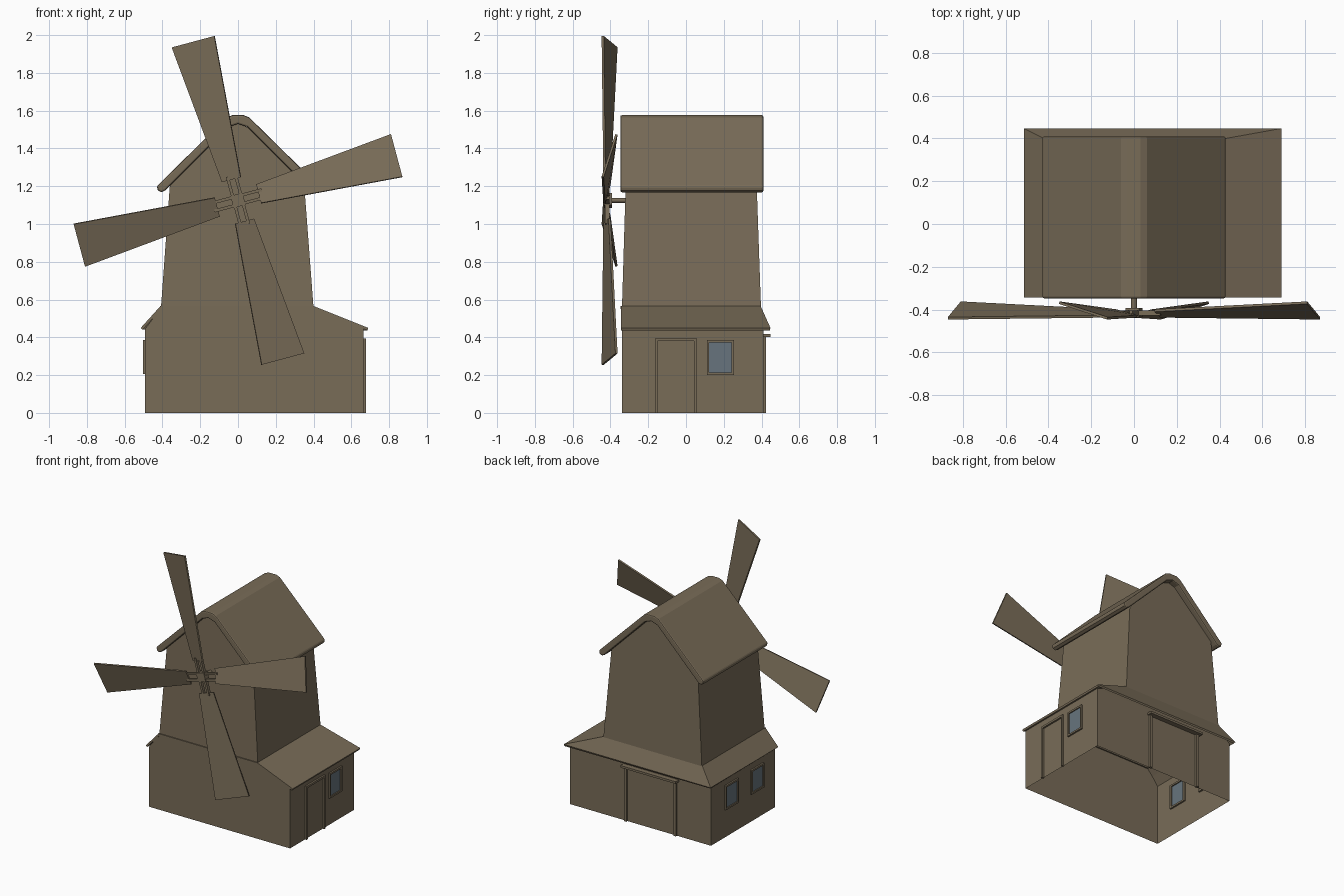
import bpy, bmesh, math
from mathutils import Matrix

if "Cube" in bpy.data.objects:
    bpy.data.objects.remove(bpy.data.objects["Cube"])


def material(name, rgb):
    m = bpy.data.materials.new(name)
    m.diffuse_color = (*rgb, 1)
    m.use_nodes = True
    m.node_tree.nodes["Principled BSDF"].inputs["Base Color"].default_value = m.diffuse_color
    return m


WOOD = material("weathered_brown", (0.19, 0.15, 0.097))
GLASS = material("grey_blue_glass", (0.135, 0.175, 0.205))


def finish(name, bm, mat=WOOD):
    bmesh.ops.recalc_face_normals(bm, faces=bm.faces)
    me = bpy.data.meshes.new(name)
    bm.to_mesh(me)
    bm.free()
    me.materials.append(mat)
    ob = bpy.data.objects.new(name, me)
    bpy.context.collection.objects.link(ob)
    return ob


def solidify(ob, thickness, offset):
    mod = ob.modifiers.new("thickness", 'SOLIDIFY')
    mod.thickness = thickness
    mod.offset = offset


def box(name, x, y, z, mat=WOOD):
    bm = bmesh.new()
    bmesh.ops.create_cube(bm, size=1)
    for v in bm.verts:
        v.co = [(a[0] + a[1]) / 2 + c * (a[1] - a[0]) for c, a in zip(v.co, (x, y, z))]
    return finish(name, bm, mat)


def loft(name, rings, closed=True):
    """Skin a stack of point rings, leaving both ends open."""
    bm = bmesh.new()
    vs = [[bm.verts.new(p) for p in r] for r in rings]
    n = len(rings[0])
    for a, b in zip(vs, vs[1:]):
        for i in range(n if closed else n - 1):
            j = (i + 1) % n
            bm.faces.new((a[i], a[j], b[j], b[i]))
    return finish(name, bm)


def prism(name, profile, front, back, open_bottom=False):
    """Extrude an x-z profile along y; front and back give y for a height."""
    bm = bmesh.new()
    f = [bm.verts.new((x, front(z), z)) for x, z in profile]
    b = [bm.verts.new((x, back(z), z)) for x, z in profile]
    bm.faces.new(f)
    bm.faces.new(b)
    n = len(f)
    for i in range(n - 1 if open_bottom else n):
        j = (i + 1) % n
        bm.faces.new((f[i], f[j], b[j], b[i]))
    return finish(name, bm)


def u_ring(x0, x1, y0, y1, z):
    """Front-left, back-left, back-right, front-right."""
    return [(x0, y0, z), (x0, y1, z), (x1, y1, z), (x1, y0, z)]


# Hollow base house, open underneath
loft("base_walls", [u_ring(-0.492, 0.665, -0.34, 0.41, 0),
                    u_ring(-0.492, 0.665, -0.34, 0.41, 0.445),
                    u_ring(-0.41, 0.40, -0.34, 0.39, 0.553)])

# Lean-to roof round the left, back and right sides
skirt = loft("skirt_roof", [u_ring(-0.515, 0.69, -0.345, 0.447, 0.45),
                            u_ring(-0.41, 0.40, -0.345, 0.395, 0.566)], closed=False)
bm = bmesh.new()
bm.from_mesh(skirt.data)
if sum(f.normal.z for f in bm.faces) < 0:
    bmesh.ops.reverse_faces(bm, faces=bm.faces)
bm.to_mesh(skirt.data)
bm.free()
solidify(skirt, 0.014, -1)
box("front_ledge", (-0.412, 0.402), (-0.346, -0.33), (0.55, 0.566))

# Tapering tower with gable ends
prism("tower", [(-0.408, 0.555), (-0.36, 1.215), (-0.06, 1.51), (0, 1.532),
                (0.055, 1.51), (0.35, 1.215), (0.40, 0.555)],
      lambda z: -0.339 + 0.03 * (z - 0.555),
      lambda z: 0.397 - 0.035 * (z - 0.555), open_bottom=True)

# Cap roof
half = [(0.03, 1.576), (0.06, 1.564), (0.43, 1.2), (0.424, 1.178), (0.405, 1.168),
        (0.385, 1.178), (0.05, 1.513), (0.0, 1.53)]
roof = prism("cap_roof", half + [(-x, z) for x, z in half[-2::-1]],
             lambda z: -0.348, lambda z: 0.41)
bev = roof.modifiers.new("rounded_rim", 'BEVEL')
bev.width = 0.009
bev.segments = 2
bev.limit_method = 'ANGLE'
bev.angle_limit = math.radians(60)


# Framed opening in a side wall; glass sits in the wall sheet
def side_window(name, x, y0, y1, z0=0.205, z1=0.385):
    w, d = 0.013, (x - 0.012, x + 0.012)
    box(name + "_glass", (x - 0.004, x + 0.004), (y0 + w, y1 - w), (z0 + w, z1 - w), GLASS)
    for i, (a, b) in enumerate(((y0, y0 + w), (y1 - w, y1))):
        box(f"{name}_jamb_{i}", d, (a, b), (z0, z1))
    for i, (a, b) in enumerate(((z0, z0 + w), (z1 - w, z1))):
        box(f"{name}_rail_{i}", d, (y0 + w, y1 - w), (a, b))


side_window("left_window_front", -0.492, -0.20, -0.05)
side_window("left_window_back", -0.492, 0.10, 0.25)
side_window("right_window", 0.665, 0.11, 0.255, 0.2)

# Right-hand door frame
box("side_door_post_front", (0.66, 0.678), (-0.165, -0.15), (0, 0.395))
box("side_door_post_back", (0.66, 0.678), (0.043, 0.058), (0, 0.395))
box("side_door_header", (0.66, 0.678), (-0.15, 0.043), (0.38, 0.395))

# Wide back doorway with a lintel
box("back_door_post_left", (-0.213, -0.193), (0.405, 0.424), (0, 0.405))
box("back_door_post_right", (0.193, 0.213), (0.405, 0.424), (0, 0.405))
box("back_door_lintel", (-0.228, 0.225), (0.405, 0.447), (0.402, 0.418))

# Shaft and hub
bm = bmesh.new()
bmesh.ops.create_cone(bm, cap_ends=True, segments=12, radius1=0.013, radius2=0.013, depth=0.11,
                      matrix=Matrix.Translation((0, -0.368, 1.125)) @ Matrix.Rotation(math.pi / 2, 4, 'X'))
finish("sail_shaft", bm)
HUB = Matrix.Translation((0, 0, 1.125))


def turned(ob, k):
    ob.matrix_world = HUB @ Matrix.Rotation(-math.radians(15 + 90 * k), 4, 'Y')


turned(box("sail_hub", (-0.033, 0.033), (-0.435, -0.392), (-0.033, 0.033)), 0)

# Four twisted sails, each carried on a pair of rails
for k in range(4):
    bm = bmesh.new()
    pts = [(0.115, -0.432, -0.046), (0.873, -0.441, -0.105),
           (0.873, -0.368, 0.128), (0.115, -0.405, 0.056)]
    bm.faces.new([bm.verts.new(p) for p in pts])
    sail = finish(f"sail_{k}", bm)
    solidify(sail, 0.012, 0)
    turned(sail, k)
    for s in (-1, 1):
        turned(box(f"sail_rail_{k}_{s}", (0.03, 0.135), (-0.428, -0.405),
                   (s * 0.022 - 0.008, s * 0.022 + 0.008)), k)
